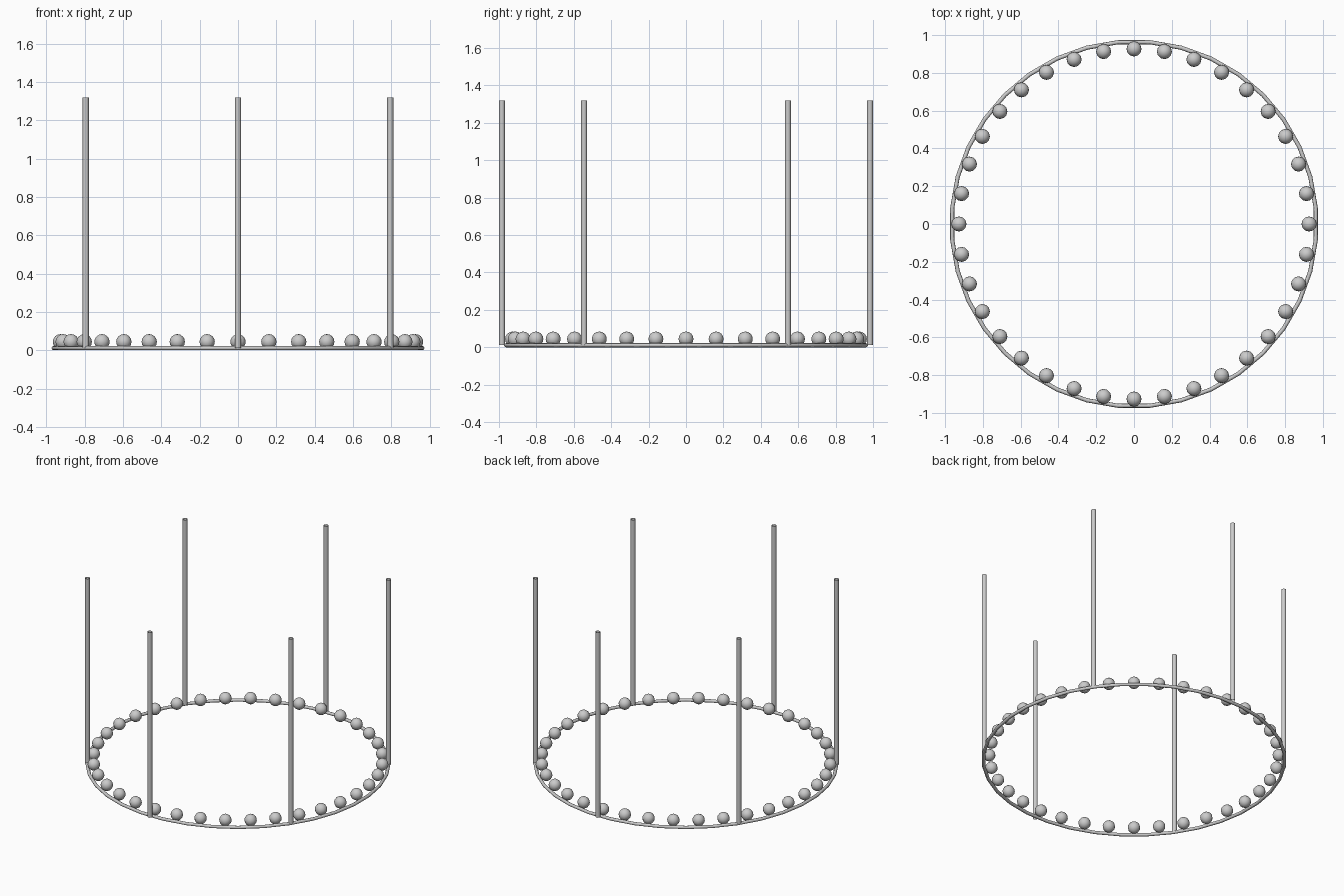
import bpy
from math import sin, cos, radians

if "Cube" in bpy.data.objects:
    bpy.data.objects.remove(bpy.data.objects["Cube"])

COUNT = 36          # ring segments and beads
RING_R, TUBE_R = 0.966, 0.011
BEAD_R, BEAD_ORBIT, BEAD_Z = 0.040, 0.927, 0.044
POST_R, POST_BASE, POST_TOP = 0.016, 0.012, 1.32


def finish(name, smooth=True):
    ob = bpy.context.object
    ob.name = name
    if smooth:
        bpy.ops.object.shade_smooth_by_angle(angle=radians(50))
    return ob


# Thin base ring, facets centred on the axes
bpy.ops.mesh.primitive_torus_add(major_radius=RING_R, minor_radius=TUBE_R,
                                 major_segments=COUNT, minor_segments=8,
                                 location=(0, 0, TUBE_R),
                                 rotation=(0, 0, radians(180 / COUNT)))
finish("base_ring")

# Beads just inside the ring
for i in range(COUNT):
    a = radians(360 / COUNT * i)
    bpy.ops.mesh.primitive_uv_sphere_add(
        segments=12, ring_count=8, radius=BEAD_R,
        location=(BEAD_ORBIT * cos(a), BEAD_ORBIT * sin(a), BEAD_Z))
    finish(f"bead_{i + 1}")

# Six open-ended upright posts
posts = {"front": (0, -0.984), "back": (0, 0.984)}
for sx, side in ((-1, "left"), (1, "right")):
    for sy, end in ((-1, "front"), (1, "back")):
        posts[f"{end}_{side}"] = (sx * 0.795, sy * 0.545)
for name, (x, y) in posts.items():
    bpy.ops.mesh.primitive_cylinder_add(
        vertices=12, radius=POST_R, depth=POST_TOP - POST_BASE,
        end_fill_type='NOTHING', location=(x, y, (POST_TOP + POST_BASE) / 2))
    finish(f"{name}_post")
